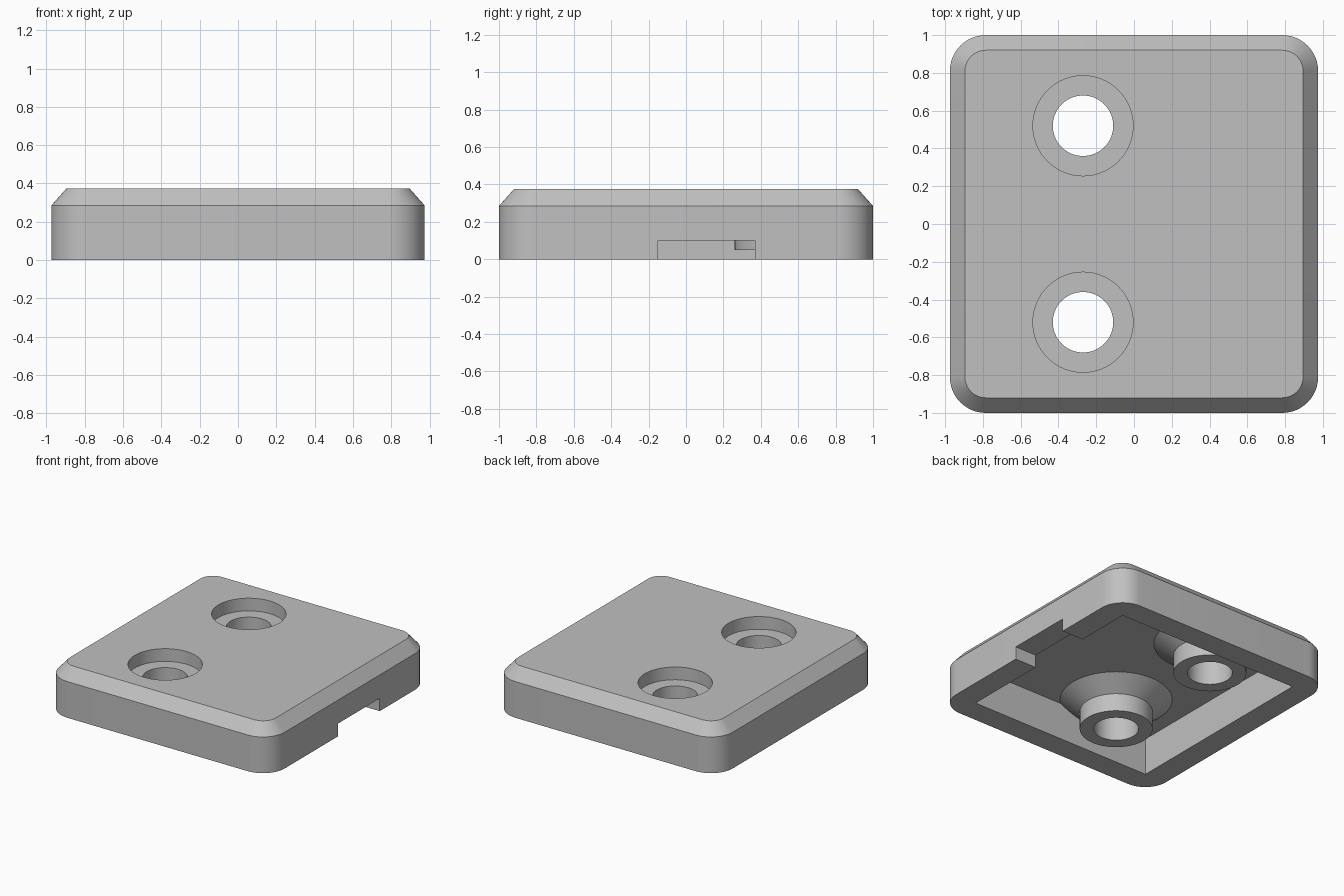
import bpy, bmesh
from math import cos, sin, pi, radians

default = bpy.data.objects.get("Cube")
if default:
    bpy.data.objects.remove(default, do_unlink=True)

grey = bpy.data.materials.new("plain_grey")
grey.use_nodes = True
COLOUR = (0.53, 0.53, 0.53, 1)
grey.diffuse_color = COLOUR
grey.node_tree.nodes["Principled BSDF"].inputs["Base Color"].default_value = COLOUR

HALF_X, HALF_Y = 0.975, 1.0
HEIGHT, SHOULDER, CHAMFER = 0.375, 0.285, 0.08
CORNER, WALL, CEILING = 0.19, 0.185, 0.29
HOLE_X, HOLE_Y = -0.27, 0.52


def stack(name, loops):
    """Closed solid skinned through matching loops, bottom to top."""
    bm = bmesh.new()
    rings = [[bm.verts.new(p) for p in loop] for loop in loops]
    n = len(rings[0])
    for low, high in zip(rings, rings[1:]):
        for i in range(n):
            j = (i + 1) % n
            bm.faces.new((low[i], low[j], high[j], high[i]))
    bm.faces.new(rings[0][::-1])
    bm.faces.new(rings[-1])
    mesh = bpy.data.meshes.new(name)
    bm.to_mesh(mesh)
    bm.free()
    obj = bpy.data.objects.new(name, mesh)
    obj.data.materials.append(grey)
    bpy.context.collection.objects.link(obj)
    return obj


def rounded_loop(hx, hy, r, z, steps=12):
    pts = []
    for k, (sx, sy) in enumerate(((1, 1), (-1, 1), (-1, -1), (1, -1))):
        for i in range(steps + 1):
            a = (k + i / steps) * pi / 2
            pts.append((sx * (hx - r) + r * cos(a), sy * (hy - r) + r * sin(a), z))
    return pts


def box(name, x0, x1, y0, y1, z0, z1):
    return stack(name, [[(x0, y0, z), (x1, y0, z), (x1, y1, z), (x0, y1, z)]
                        for z in (z0, z1)])


def turned(name, cx, cy, profile, n=64):
    return stack(name, [[(cx + r * cos(2 * pi * i / n), cy + r * sin(2 * pi * i / n), z)
                         for i in range(n)] for r, z in profile])


def combine(target, tool, operation):
    mod = target.modifiers.new(operation.lower(), "BOOLEAN")
    mod.operation, mod.solver, mod.object = operation, "EXACT", tool
    bpy.context.view_layer.objects.active = target
    bpy.ops.object.modifier_apply(modifier=mod.name)
    bpy.data.objects.remove(tool, do_unlink=True)


# Chamfered cover with rounded corners
cover = stack("mounting_cover", [
    rounded_loop(HALF_X, HALF_Y, CORNER, 0),
    rounded_loop(HALF_X, HALF_Y, CORNER, SHOULDER),
    rounded_loop(HALF_X - CHAMFER, HALF_Y - CHAMFER, CORNER - CHAMFER, HEIGHT)])

# Hollow underside and the cable notch in the left wall
ix, iy = HALF_X - WALL, HALF_Y - WALL
combine(cover, box("cavity", -ix, ix, -iy, iy, -0.1, CEILING), "DIFFERENCE")
combine(cover, box("notch", 0.7, 1.1, -0.15, 0.37, -0.1, 0.1), "DIFFERENCE")

# Flared screw bosses with counterbored holes
for side in (-1, 1):
    y = side * HOLE_Y
    combine(cover, turned("boss", HOLE_X, y, [
        (0.26, 0.05), (0.26, 0.19), (0.4, CEILING), (0.4, 0.33)]), "UNION")
    combine(cover, turned("bore", HOLE_X, y, [
        (0.16, -0.1), (0.16, 0.275), (0.265, 0.275), (0.265, 0.5)]), "DIFFERENCE")

# Smooth round surfaces, sharp edges kept
bpy.ops.object.select_all(action="DESELECT")
cover.select_set(True)
bpy.context.view_layer.objects.active = cover
bpy.ops.object.shade_smooth_by_angle(angle=radians(30))
